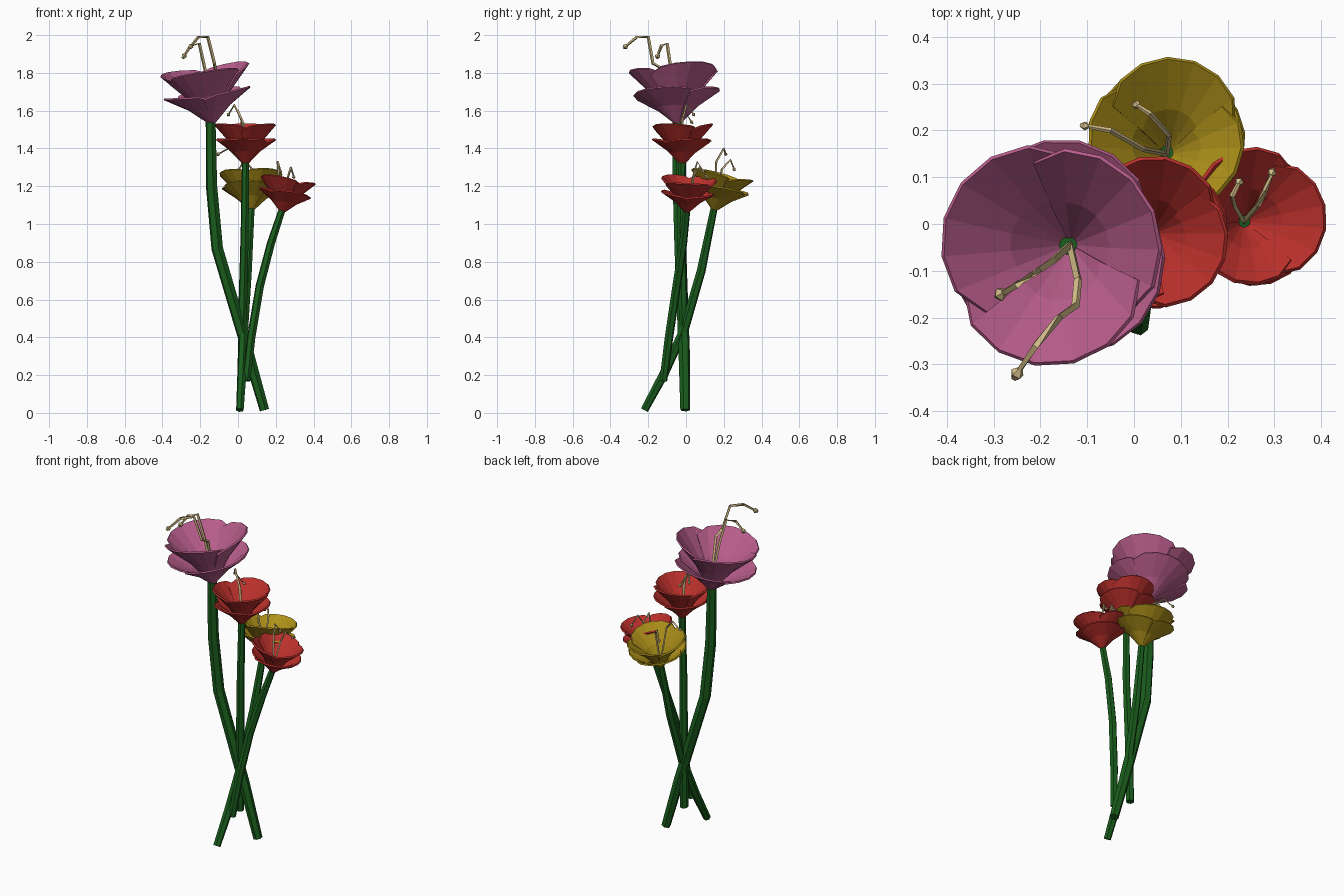
import bpy, bmesh
from math import sin, cos, pi, radians
from mathutils import Vector, Matrix

if "Cube" in bpy.data.objects:
    bpy.data.objects.remove(bpy.data.objects["Cube"])


def material(name, rgb):
    m = bpy.data.materials.new(name)
    m.diffuse_color = (*rgb, 1)
    m.use_nodes = True
    m.node_tree.nodes["Principled BSDF"].inputs["Base Color"].default_value = m.diffuse_color
    return m


PINK = material("pink", (0.48, 0.11, 0.26))
RED = material("red", (0.50, 0.03, 0.025))
YELLOW = material("yellow", (0.42, 0.28, 0.01))
GREEN = material("green", (0.01, 0.11, 0.012))
TAN = material("tan", (0.64, 0.50, 0.24))


def finish(bm, name, mat):
    bmesh.ops.recalc_face_normals(bm, faces=bm.faces)
    me = bpy.data.meshes.new(name)
    bm.to_mesh(me)
    bm.free()
    me.materials.append(mat)
    ob = bpy.data.objects.new(name, me)
    bpy.context.collection.objects.link(ob)
    return ob


def tube(name, pts, radii, sides, mat):
    """Faceted, capped tube through the points."""
    pts = [Vector(p) for p in pts]
    bm = bmesh.new()
    rings, prev = [], None
    for i, p in enumerate(pts):
        d = pts[min(i + 1, len(pts) - 1)] - pts[max(i - 1, 0)]
        u = d.cross(Vector((0.3, 1, 0))).normalized()
        if prev and u.dot(prev) < 0:
            u = -u
        prev = u
        v = d.normalized().cross(u)
        rings.append([bm.verts.new(p + radii[i] * (cos(2 * pi * k / sides) * u + sin(2 * pi * k / sides) * v))
                      for k in range(sides)])
    for a, b in zip(rings, rings[1:]):
        for k in range(sides):
            n = (k + 1) % sides
            bm.faces.new((a[k], a[n], b[n], b[k]))
    bm.faces.new(rings[0])
    bm.faces.new(rings[-1])
    return finish(bm, name, mat)


def petal(name, base, tilt, start, span, radius, height, mat, steps=7):
    """Fan-shaped slice of a cone with rounded corners and a little thickness."""
    bm = bmesh.new()
    rows = []
    for i in range(steps + 1):
        t = i / steps
        a = radians(start + span * t)
        reach = 0.84 + 0.16 * max(sin(pi * t), 0) ** 0.5
        spiral = 1.03 - 0.06 * t          # one edge tucks under the next petal
        rows.append([bm.verts.new((r * reach * spiral * radius * cos(a), r * reach * spiral * radius * sin(a),
                                   h * reach * height))
                     for r, h in ((0.06, 0.0), (0.47, 0.53), (1.0, 1.0))])
    for a, b in zip(rows, rows[1:]):
        for j in range(2):
            bm.faces.new((a[j], b[j], b[j + 1], a[j + 1]))
    ob = finish(bm, name, mat)
    ob.matrix_world = Matrix.Translation(base) @ tilt.to_4x4()
    mod = ob.modifiers.new("thickness", 'SOLIDIFY')
    mod.thickness = 0.009
    mod.offset = 0


def flower(name, base, lean, turn, upper, lower, mat, stem, stem_r, stamens, sr):
    # stem ends just inside the petals
    tube(name + "_stem", stem, stem_r, 6, GREEN)
    tilt = Vector((0, 0, 1)).rotation_difference(Vector((*lean, 1))).to_matrix()
    # three steep inner petals and three flatter outer petals
    for k in range(3):
        petal(f"{name}_inner_petal_{k}", base, tilt, turn + 120 * k, 140, *upper, mat)
        petal(f"{name}_outer_petal_{k}", base, tilt, turn + 60 + 120 * k, 132, *lower, mat)
    # bent stamens with a bulb on the tip
    root = Vector(base) + Vector((0, 0, 0.02))
    for k, pts in enumerate(stamens):
        radii = [sr] * len(pts) + [sr * 0.7]
        tube(f"{name}_stamen_{k}", [root] + pts, radii, 4, TAN)
        tip = Vector(pts[-1])
        d = (tip - Vector(pts[-2])).normalized() * sr * 1.7
        tube(f"{name}_anther_{k}", [tip - d, tip, tip + d], [sr * 0.6, sr * 1.7, sr * 0.8], 5, TAN)


# tall pink flower
flower("pink_flower", (-0.137, -0.045, 1.535), (-0.15, -0.06), -38, (0.24, 0.29), (0.235, 0.165), PINK,
       [(0.14, -0.005, 0.015), (0.05, -0.01, 0.33), (-0.11, -0.03, 0.87), (-0.14, -0.04, 1.2), (-0.145, -0.045, 1.55)],
       [0.026, 0.031, 0.032, 0.031, 0.027],
       [[(-0.12, -0.12, 1.82), (-0.125, -0.175, 1.85), (-0.16, -0.2, 1.99), (-0.21, -0.26, 1.99), (-0.25, -0.32, 1.94)],
        [(-0.175, -0.08, 1.82), (-0.205, -0.1, 1.955), (-0.25, -0.13, 1.945), (-0.285, -0.15, 1.89)]], 0.009)

# middle red flower
flower("red_flower", (0.04, -0.02, 1.32), (0, 0), 20, (0.163, 0.21), (0.16, 0.13), RED,
       [(0.02, -0.01, 0.16), (0.025, -0.015, 0.55), (0.035, -0.025, 0.95), (0.04, -0.02, 1.33)],
       [0.024, 0.024, 0.022, 0.02],
       [[(0.02, -0.02, 1.55), (-0.02, 0.0, 1.63), (-0.05, 0.04, 1.58)],
        [(0.03, -0.02, 1.53), (0.0, -0.01, 1.6), (0.02, 0.03, 1.54)]], 0.006)

# yellow flower at the back
flower("yellow_flower", (0.07, 0.15, 1.075), (0.01, 0.22), 130, (0.168, 0.195), (0.165, 0.125), YELLOW,
       [(0.01, -0.22, 0.015), (0.02, -0.12, 0.2), (0.03, -0.01, 0.44), (0.05, 0.08, 0.75), (0.07, 0.15, 1.09)],
       [0.021, 0.025, 0.025, 0.024, 0.019],
       [[(0.075, 0.19, 1.29), (0.035, 0.235, 1.34), (0.005, 0.255, 1.29)],
        [(0.02, 0.16, 1.33), (-0.05, 0.2, 1.40), (-0.105, 0.21, 1.37)]], 0.006)

# small red flower on the right
flower("small_red_flower", (0.235, 0.005, 1.065), (0.17, 0.06), -70, (0.148, 0.175), (0.142, 0.105), RED,
       [(0.045, -0.12, 0.17), (0.07, -0.09, 0.4), (0.115, -0.05, 0.67), (0.175, -0.015, 0.9), (0.235, 0.005, 1.08)],
       [0.021, 0.023, 0.023, 0.022, 0.019],
       [[(0.215, 0.04, 1.26), (0.21, 0.06, 1.33), (0.225, 0.09, 1.28)],
        [(0.265, 0.04, 1.25), (0.28, 0.07, 1.3), (0.295, 0.11, 1.25)]], 0.006)
